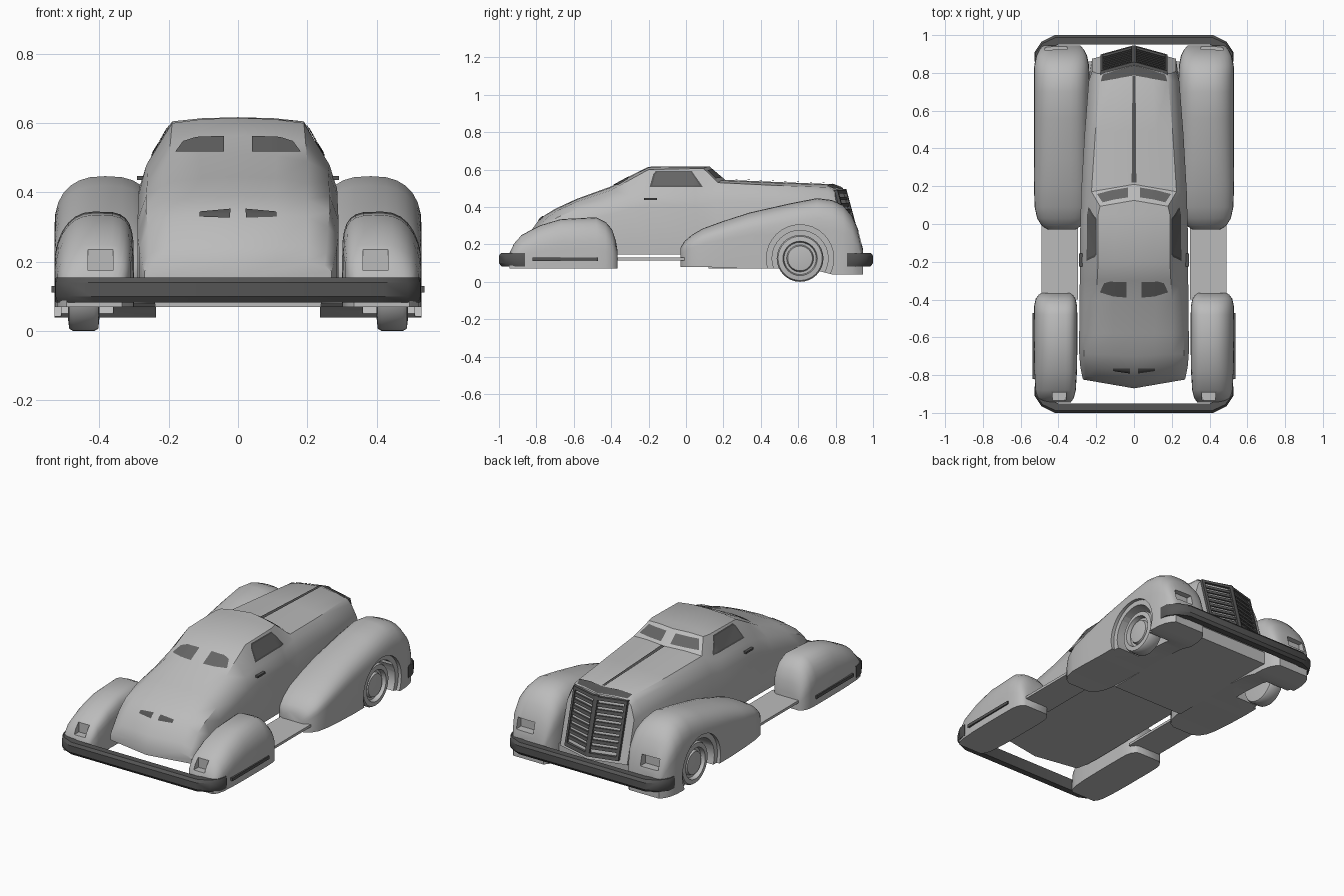
import bpy, bmesh, math
from mathutils import Vector
from mathutils.bvhtree import BVHTree

if "Cube" in bpy.data.objects:
    bpy.data.objects.remove(bpy.data.objects["Cube"])


def material(name, v):
    m = bpy.data.materials.new(name)
    m.diffuse_color = (v, v, v, 1)
    m.use_nodes = True
    m.node_tree.nodes["Principled BSDF"].inputs["Base Color"].default_value = m.diffuse_color
    return m


PAINT = material("light grey paint", 0.5)
TRIM = material("dark grey trim", 0.09)
GLASS = material("smoked glass", 0.13)


def finish(bm, name, mat, mirror=False, angle=35, recalc=True):
    if recalc:
        bmesh.ops.recalc_face_normals(bm, faces=bm.faces[:])
    me = bpy.data.meshes.new(name)
    bm.to_mesh(me)
    ob = bpy.data.objects.new(name, me)
    bpy.context.collection.objects.link(ob)
    if mat:
        me.materials.append(mat)
    smooth(me, angle)
    if mirror:
        md = ob.modifiers.new("mirror", 'MIRROR')
        md.use_mirror_merge = False
    return ob


def smooth(me, angle):
    me.shade_smooth()
    me.set_sharp_from_angle(angle=math.radians(angle))


def loft(rings):
    """Skin closed rings; each end is capped as two halves."""
    bm = bmesh.new()
    vs = [[bm.verts.new(p) for p in r] for r in rings]
    n = len(rings[0])
    for a, b in zip(vs, vs[1:]):
        for i in range(n):
            j = (i + 1) % n
            bm.faces.new((a[i], a[j], b[j], b[i]))
    for r in (vs[0], vs[-1]):
        bm.faces.new(r[:n // 2 + 1])
        bm.faces.new(r[n // 2:] + [r[0]])
    bmesh.ops.recalc_face_normals(bm, faces=bm.faces[:])
    return bm


def hexa(bm, corners):
    v = [bm.verts.new(c) for c in corners]
    for f in ((0, 1, 2, 3), (4, 5, 6, 7), (0, 1, 5, 4), (1, 2, 6, 5), (2, 3, 7, 6), (3, 0, 4, 7)):
        bm.faces.new([v[i] for i in f])


def box(name, mat, x, y, z, mirror=False):
    bm = bmesh.new()
    hexa(bm, [(a, b, c) for c in z for a, b in
              ((x[0], y[0]), (x[1], y[0]), (x[1], y[1]), (x[0], y[1]))])
    return finish(bm, name, mat, mirror)


def lathe(name, mat, profile, y, z, mirror=False, steps=32):
    """Spin (radius, x) points around a sideways axle; closed profile."""
    bm = bmesh.new()
    rings = []
    for k in range(steps):
        a = 2 * math.pi * k / steps
        rings.append([bm.verts.new((x, y + r * math.sin(a), z - r * math.cos(a))) for r, x in profile])
    for k in range(steps):
        p, q = rings[k], rings[(k + 1) % steps]
        for i in range(len(profile) - 1):
            bm.faces.new((p[i], p[i + 1], q[i + 1], q[i]))
    bmesh.ops.remove_doubles(bm, verts=bm.verts[:], dist=1e-5)
    return finish(bm, name, mat, mirror)


# Main body: stations are y, top z, roof x/z, shoulder x/z, side x, sweep, slant
FLOOR = 0.145
STATIONS = [
    (-.87, .20, .20, .20, .25, .19, .27, .05, 0),
    (-.845, .25, .20, .245, .255, .225, .275, .045, 0),
    (-.78, .34, .20, .33, .26, .30, .285, .03, 0),
    (-.70, .39, .20, .38, .265, .345, .29, .015, 0),
    (-.58, .445, .20, .43, .265, .39, .29, 0, 0),
    (-.40, .51, .20, .49, .262, .43, .288, 0, 0),
    (-.30, .565, .195, .545, .26, .46, .287, 0, 0),
    (-.20, .615, .19, .60, .264, .48, .286, 0, 0),
    (.05, .617, .19, .605, .26, .48, .284, 0, 0),
    (.125, .617, .18, .605, .252, .48, .282, -.05, 0),
    (.21, .545, .225, .53, .25, .50, .28, -.05, 0),
    (.50, .533, .205, .515, .23, .49, .262, -.03, 0),
    (.78, .522, .18, .505, .205, .48, .24, -.03, 0),
    (.84, .50, .17, .49, .195, .46, .222, -.08, .27),
]


def body_ring(y, zt, xr, zr, xs, zs, xw, dy, slant):
    zw = zs - min(.07, .4 * (zs - FLOOR))
    half = [(0, zt), (xr * .55, zt - (zt - zr) * .25), (xr, zr), (xs, zs), (xw, zw), (xw, FLOOR), (0, FLOOR)]
    full = half + [(-x, z) for x, z in half[5:0:-1]]
    return [(x, y + dy * abs(x) / .29 + slant * (zt - z), z) for x, z in full]


bm = loft([body_ring(*s) for s in STATIONS])
BODY = BVHTree.FromBMesh(bm)
finish(bm, "body", PAINT)

# Thin plates laid on the body by projecting a 2D outline onto it
VIEWS = {
    "side": (lambda a, b: (3, a, b), (-1, 0, 0)),
    "nose": (lambda a, b: (a, 3, b), (0, -1, 0)),
    "tail": (lambda a, b: (a, -3, b), (0, 1, 0)),
    "top": (lambda a, b: (a, b, 3), (0, 0, -1)),
}


def along(line, t):
    f = t * (len(line) - 1)
    i = min(int(f), len(line) - 2)
    return Vector(line[i]).lerp(Vector(line[i + 1]), f - i)


def plate(name, mat, view, low, high, mirror=True, lift=.004, nu=16, nv=6):
    place, d = VIEWS[view]
    d = Vector(d)
    bm = bmesh.new()
    rows, last = [], None
    for j in range(nv + 1):
        row = []
        for i in range(nu + 1):
            p = along(low, i / nu).lerp(along(high, i / nu), j / nv)
            hit, n, _, _ = BODY.ray_cast(Vector(place(p.x, p.y)), d)
            if hit:
                last = hit + (n if n.dot(d) < 0 else -n) * lift
            row.append(bm.verts.new(last or (0, 0, .3)))
        rows.append(row)
    for a, b in zip(rows, rows[1:]):
        for i in range(nu):
            bm.faces.new((a[i], a[i + 1], b[i + 1], b[i]))
    bm.normal_update()
    if sum((f.normal.dot(d) for f in bm.faces)) > 0:
        bmesh.ops.reverse_faces(bm, faces=bm.faces[:])
    return finish(bm, name, mat, mirror, recalc=False)


plate("side_window_frame", TRIM, "side", [(-.195, .505), (.09, .505)],
      [(-.175, .575), (-.16, .592), (.03, .592)], lift=.003)
plate("side_window", GLASS, "side", [(-.18, .513), (.072, .513)],
      [(-.165, .572), (-.15, .584), (.025, .584)], lift=.005)
plate("windshield", GLASS, "nose", [(.03, .556), (.195, .55)], [(.03, .6), (.165, .594)])
plate("rear_window", GLASS, "tail", [(.04, .515), (.11, .515), (.18, .515)],
      [(.04, .56), (.12, .557), (.158, .545)])
plate("trunk_handle", TRIM, "tail", [(.022, .325), (.11, .328)], [(.022, .35), (.11, .342)])
plate("hood_strip", TRIM, "top", [(-.012, .22), (.012, .22)], [(-.008, .78), (.008, .78)],
      mirror=False, lift=.006, nu=4, nv=20)
plate("grille_cap", TRIM, "top", [(-.175, .755), (0, .785), (.175, .755)],
      [(-.165, .79), (0, .838), (.165, .79)], mirror=False)

# Grille: frame and slats on the V-shaped nose
bm = bmesh.new()


def slat(x0, x1, z0, z1, t):
    for s in (1, -1):
        pts = []
        for off in (-.004, t):
            for x, z in ((x0, z0), (x1, z0), (x1, z1), (x0, z1)):
                pts.append((s * x, .84 + off + (.5 - z) * .27 - .08 * x / .29, z))
        hexa(bm, pts)


slat(0, .014, .165, .495, .016)
slat(.163, .178, .165, .485, .016)
slat(0, .178, .472, .49, .016)
slat(0, .178, .165, .185, .016)
for k in range(8):
    slat(.012, .165, .205 + k * .033, .223 + k * .033, .01)
finish(bm, "grille", TRIM)


# Fenders: stations are y, top z, bottom z, half width
def fender(name, xc, stations, spring, p_out, p_in):
    rings = []
    for y, zt, zb, hw in stations:
        zs = zb + spring * (zt - zb)
        ring = []
        for k in range(15):
            a = math.pi * k / 14
            p = p_out if k < 7 else p_in
            c, s = math.cos(a), max(0, math.sin(a))
            ring.append((xc + hw * math.copysign(abs(c) ** p, c), y, zs + (zt - zs) * s ** p))
        rings.append(ring + [(xc - hw, y, zb), (xc + hw, y, zb)])
    return finish(loft(rings), name, PAINT)


def cut(ob, cutters):
    for c in cutters:
        md = ob.modifiers.new("cut", 'BOOLEAN')
        md.operation, md.solver, md.object = 'DIFFERENCE', 'EXACT', c
    bpy.context.view_layer.update()
    dg = bpy.context.evaluated_depsgraph_get()
    me = bpy.data.meshes.new_from_object(ob.evaluated_get(dg))
    ob.modifiers.clear()
    ob.data = me
    smooth(me, 35)
    for c in cutters:
        bpy.data.objects.remove(c)
    ob.modifiers.new("mirror", 'MIRROR').use_mirror_merge = False


front = fender("front_fender", .383, [
    (-.03, .18, .08, .07), (-.01, .215, .08, .105), (.03, .25, .08, .13), (.09, .285, .08, .143),
    (.2, .325, .075, .147), (.34, .37, .07, .147), (.56, .42, .07, .147), (.7, .447, .06, .147),
    (.78, .437, .04, .147), (.84, .41, .04, .145), (.89, .35, .04, .135), (.92, .28, .04, .12),
    (.945, .18, .04, .10)], .6, .8, .75)
AXLE_Y, AXLE_Z = .61, .125
cut(front, [
    lathe("arch_cutter", None, [(0, .36), (.15, .36), (.15, .6), (0, .6)], AXLE_Y, AXLE_Z),
    lathe("arch_lip_cutter", None, [(0, .51), (.18, .51), (.18, .62), (0, .62)], AXLE_Y, AXLE_Z),
    box("headlight_cutter", None, (.355, .47), (.89, 1.1), (.2, .265))])

rear = fender("rear_fender", .415, [
    (-.945, .15, .07, .08), (-.92, .205, .07, .097), (-.88, .25, .07, .107), (-.78, .302, .07, .113),
    (-.67, .335, .07, .115), (-.48, .345, .07, .115), (-.43, .32, .07, .113), (-.395, .28, .07, .105),
    (-.375, .22, .07, .09), (-.365, .16, .07, .075)], .4, .9, .5)
cut(rear, [box("tail_light_cutter", None, (.36, .432), (-1.1, -.89), (.175, .235))])

# Front wheels with dished rims and hub caps
lathe("front_wheel", PAINT, [(0, .40), (.09, .40), (.118, .403), (.125, .415), (.125, .475), (.118, .487),
                             (.092, .49), (.086, .465), (.072, .465), (.066, .482), (0, .49)],
      AXLE_Y, AXLE_Z, mirror=True)

# Bumpers: wrapped strips at both ends
OUTER = [(.528, .86), (.526, .91), (.49, .965), (.42, 1.0)]
INNER = [(.518, .86), (.503, .895), (.465, .928), (.40, .95)]
for name, s in (("front_bumper", 1), ("rear_bumper", -1)):
    half = []
    for (ox, oy), (ix, iy) in zip(OUTER, INNER):
        mx, my = ox * .75 + ix * .25, oy * .75 + iy * .25
        half.append([(ox, s * oy, .10), (ox, s * oy, .14), (mx, s * my, .155),
                     (ix, s * iy, .155), (ix, s * iy, .083), (mx, s * my, .083)])
    rings = half + [[(-x, y, z) for x, y, z in r] for r in reversed(half)]
    finish(loft(rings), name, TRIM)

# Side details and underside
box("running_board", PAINT, (.297, .49), (-.40, .02), (.115, .13), True)
box("fender_strip", TRIM, (.525, .538), (-.82, -.47), (.112, .13), True)
box("door_handle", TRIM, (.272, .291), (-.225, -.155), (.436, .447), True)
box("front_undertray", PAINT, (-.24, .24), (.12, .86), (.07, .146))
